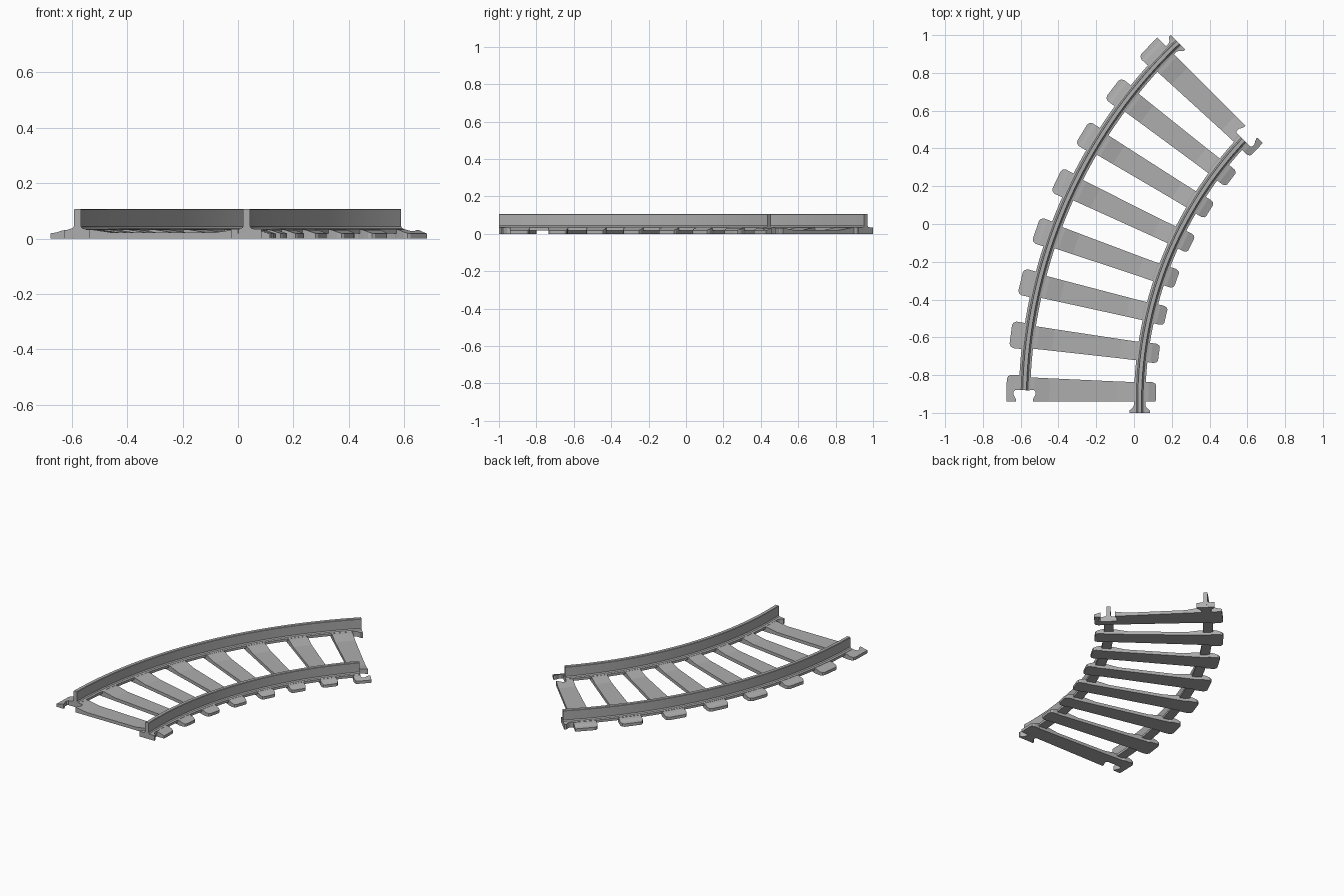
import bpy, bmesh, math

if "Cube" in bpy.data.objects:
    bpy.data.objects.remove(bpy.data.objects["Cube"])

CX, CY = 2.05, -0.94            # centre of the curve
R_OUT, R_IN = 2.63, 2.02        # rail radii
SWEEP = math.radians(45)
HALF = math.radians(1.5)        # half angle of one sleeper
STAG = 0.06                     # rail end stagger

grey = bpy.data.materials.new("track_grey")
grey.diffuse_color = (0.42, 0.42, 0.42, 1)
grey.use_nodes = True
grey.node_tree.nodes["Principled BSDF"].inputs["Base Color"].default_value = grey.diffuse_color


def polar(r, a, z):
    return (CX - r * math.cos(a), CY + r * math.sin(a), z)


def loft(name, rings):
    """Closed solid through a list of equally sized rings."""
    bm = bmesh.new()
    vs = [[bm.verts.new(p) for p in ring] for ring in rings]
    n = len(vs[0])
    for a, b in zip(vs, vs[1:]):
        for i in range(n):
            j = (i + 1) % n
            bm.faces.new((a[i], a[j], b[j], b[i]))
    bm.faces.new(vs[0][::-1])
    bm.faces.new(vs[-1])
    bmesh.ops.recalc_face_normals(bm, faces=bm.faces)
    me = bpy.data.meshes.new(name)
    bm.to_mesh(me)
    bm.free()
    ob = bpy.data.objects.new(name, me)
    bpy.context.collection.objects.link(ob)
    me.materials.append(grey)
    return ob


def activate(ob):
    bpy.ops.object.select_all(action='DESELECT')
    ob.select_set(True)
    bpy.context.view_layer.objects.active = ob


def rail(name, r, a0, a1):
    half = [(0.030, 0.018), (0.030, 0.034), (0.018, 0.037), (0.0125, 0.044),
            (0.0125, 0.104), (0.010, 0.107)]
    prof = half + [(-x, z) for x, z in reversed(half)]
    n = 48
    ob = loft(name, [[polar(r + x, a0 + (a1 - a0) * i / n, z) for x, z in prof]
                     for i in range(n + 1)])
    activate(ob)
    bpy.ops.object.shade_smooth_by_angle(angle=math.radians(25))


# sleeper stations: radius, width factor, top height
STATIONS = [(1.935, .70, .018), (1.940, .88, .019), (1.955, 1, .024),
            (1.975, 1, .031), (1.990, .98, .033), (2.000, .92, .033),
            (2.060, .92, .033), (2.140, .90, .021), (2.500, .88, .021),
            (2.580, .88, .033), (2.640, .88, .033), (2.650, .98, .033),
            (2.665, 1, .032), (2.685, 1, .029), (2.705, 1, .022),
            (2.720, .88, .020), (2.726, .70, .019)]


def sleeper(name, mid, first, last):
    rings = []
    for r, f, z in STATIONS:
        lo = mid - HALF * (1 if first else f)
        hi = mid + HALF * (1 if last else f)
        rings.append([polar(r, lo, 0), polar(r, hi, 0),
                      polar(r, hi, z), polar(r, lo, z)])
    return loft(name, rings)


def end_plate(name, r, at_end, half_outline, z0, z1):
    """Plate at a track end; outline is (half width, distance into the track)."""
    pts = half_outline + [(-u, v) for u, v in reversed(half_outline)]
    a, s = (SWEEP, -1) if at_end else (0, 1)

    def place(u, v, z):
        x, y, _ = polar(r + u, a, 0)
        return (x + s * v * math.sin(a), y + s * v * math.cos(a), z)
    return loft(name, [[place(u, v, z) for u, v in pts] for z in (z0, z1)])


# rails
rail("outer_rail", R_OUT, STAG / R_OUT, SWEEP + STAG / R_OUT)
rail("inner_rail", R_IN, -STAG / R_IN, SWEEP - STAG / R_IN)

# sleepers
sleepers = [sleeper("sleeper_%d" % (i + 1), HALF * (1 + 4 * i), i == 0, i == 7)
            for i in range(8)]

# dovetail sockets cut in the end sleepers
SOCKET = [(.046, -.02), (.044, .008), (.050, .022), (.058, .036), (.058, .052), (.050, .060)]
for ob, r, at_end in ((sleepers[0], R_OUT, False), (sleepers[7], R_IN, True)):
    cutter = end_plate("socket_cutter", r, at_end, SOCKET, -0.05, 0.1)
    cutter.hide_render = True
    mod = ob.modifiers.new("socket", 'BOOLEAN')
    mod.operation = 'DIFFERENCE'
    mod.solver = 'EXACT'
    mod.object = cutter
    activate(ob)
    bpy.ops.object.modifier_apply(modifier=mod.name)
    bpy.data.objects.remove(cutter)

# dovetail feet that fit the next piece
FOOT = [(.055, -.060), (.055, -.048), (.036, -.032), (.030, -.018), (.032, .02)]
end_plate("inner_foot", R_IN, False, FOOT, 0, .0345)
end_plate("outer_foot", R_OUT, True, FOOT, 0, .0345)
